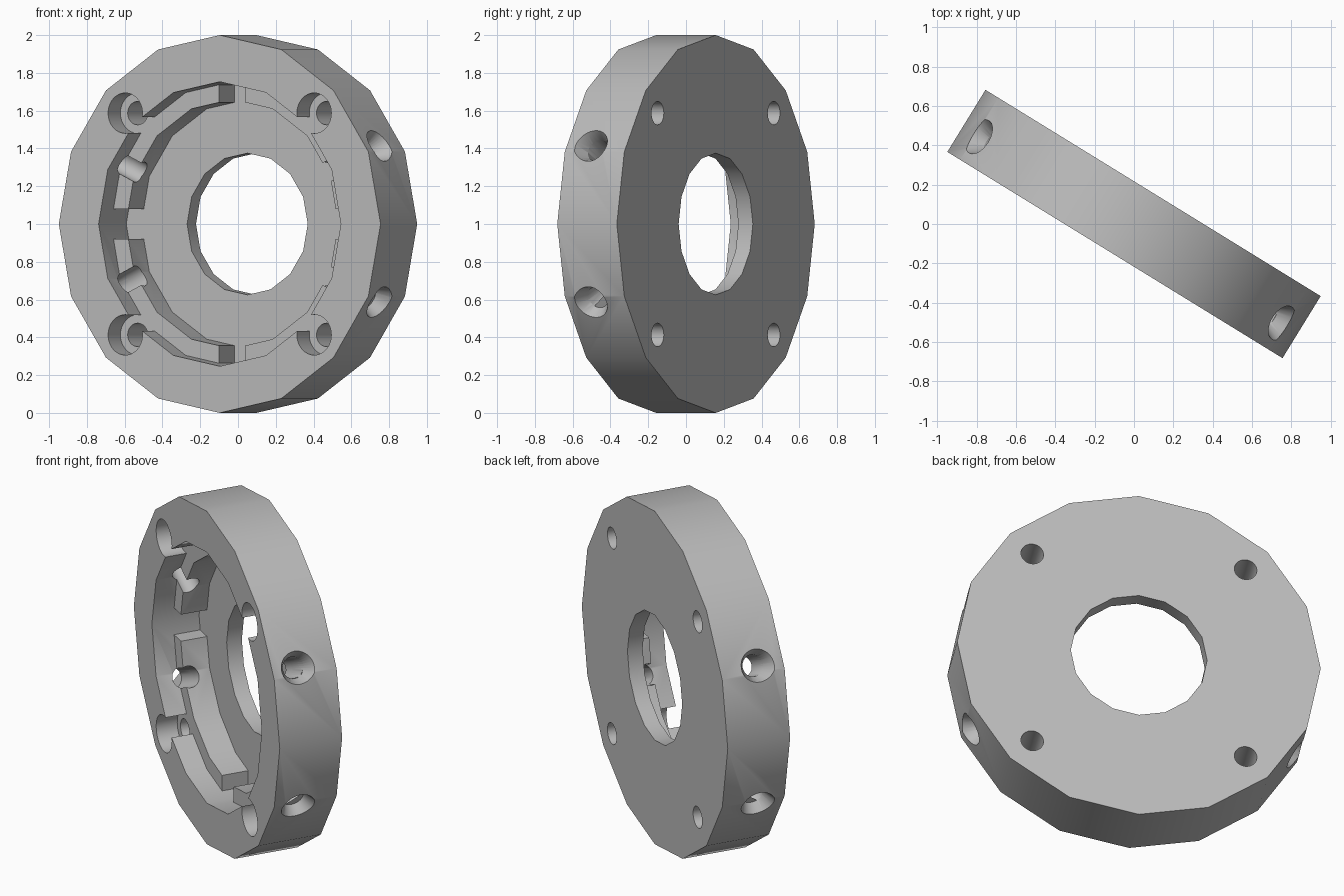
import bpy, bmesh, math
from mathutils import Matrix, Vector

if "Cube" in bpy.data.objects:
    bpy.data.objects.remove(bpy.data.objects["Cube"])

grey = bpy.data.materials.new("plain grey")
grey.use_nodes = True
grey.diffuse_color = (0.5, 0.5, 0.5, 1)
grey.node_tree.nodes["Principled BSDF"].inputs["Base Color"].default_value = (0.5, 0.5, 0.5, 1)

FRONT, BACK = -0.185, 0.185   # disc faces along local y
FLOOR, LEDGE = 0.095, -0.06   # pocket floor and ledge top


def make(name, bm):
    bmesh.ops.recalc_face_normals(bm, faces=bm.faces)
    mesh = bpy.data.meshes.new(name)
    bm.to_mesh(mesh)
    bm.free()
    mesh.materials.append(grey)
    obj = bpy.data.objects.new(name, mesh)
    bpy.context.collection.objects.link(obj)
    return obj


def lathe(name, start, end, r1, r2=None, sides=32):
    """Capped cylinder or cone between two points."""
    start, end = Vector(start), Vector(end)
    axis = end - start
    turn = axis.to_track_quat('Z', 'Y').to_matrix().to_4x4()
    bm = bmesh.new()
    bmesh.ops.create_cone(bm, cap_ends=True, segments=sides, radius1=r1,
                          radius2=r1 if r2 is None else r2, depth=axis.length,
                          matrix=Matrix.Translation((start + end) / 2) @ turn)
    return make(name, bm)


def disc(name, y0, y1, r, x=0, z=0, sides=16):
    return lathe(name, (x, y0, z), (x, y1, z), r, sides=sides)


def box(name, size, centre):
    bm = bmesh.new()
    bmesh.ops.create_cube(bm, size=1, matrix=Matrix.Translation(centre) @ Matrix.Diagonal((*size, 1)))
    return make(name, bm)


def cut(target, cutters):
    for c in cutters:
        m = target.modifiers.new("cut", 'BOOLEAN')
        m.operation, m.solver, m.object = 'DIFFERENCE', 'EXACT', c
    bpy.context.view_layer.update()
    graph = bpy.context.evaluated_depsgraph_get()
    mesh = bpy.data.meshes.new_from_object(target.evaluated_get(graph))
    target.modifiers.clear()
    target.data = mesh


# Main parts
housing = disc("housing", FRONT, BACK, 1.0)
ledge = disc("inner_ledge", LEDGE, FLOOR + 0.005, 0.757)

# Pocket and centre bore
body_cutters = [disc("pocket_cutter", FRONT - 0.1, FLOOR, 0.753),
                disc("bore_cutter", 0, BACK + 0.1, 0.375)]

# Corner screw holes with counterbores
for sx in (-1, 1):
    for sz in (-1, 1):
        x, z = sx * 0.587, sz * 0.587
        body_cutters += [disc("counterbore_cutter", FRONT - 0.1, LEDGE, 0.107, x, z, 32),
                         disc("screw_cutter", LEDGE - 0.05, BACK + 0.1, 0.062, x, z, 32)]

# Radial countersunk holes through the rim
radial = []
for sx in (-1, 1):
    for sz in (-1, 1):
        a = math.radians(25)
        ray = Vector((sx * math.cos(a), 0, sz * math.sin(a)))
        mid = Vector((0, -0.035, 0))
        radial.append(lathe("radial_cutter", mid + ray * 0.55, mid + ray * 1.1, 0.06))
        body_cutters.append(lathe("countersink_cutter", mid + ray * 0.92, mid + ray * 1.06, 0.06, 0.13))

# Ledge is a ring split into four arcs by notches
ledge_cutters = [disc("ledge_bore_cutter", -0.3, 0.3, 0.66),
                 box("side_notch_cutter", (2, 1, 0.16), (0, 0, 0)),
                 box("upright_notch_cutter", (0.16, 1, 2), (0, 0, 0))]

cut(housing, body_cutters + radial)
cut(ledge, ledge_cutters + radial)
for c in body_cutters + ledge_cutters + radial:
    bpy.data.objects.remove(c)

# Shade, turn and stand the parts upright
bpy.ops.object.select_all(action='DESELECT')
for obj in (housing, ledge):
    obj.rotation_euler.z = math.radians(-31.6)
    obj.location.z = 1.0
    obj.select_set(True)
bpy.context.view_layer.objects.active = housing
bpy.ops.object.shade_smooth_by_angle(angle=math.radians(30))
